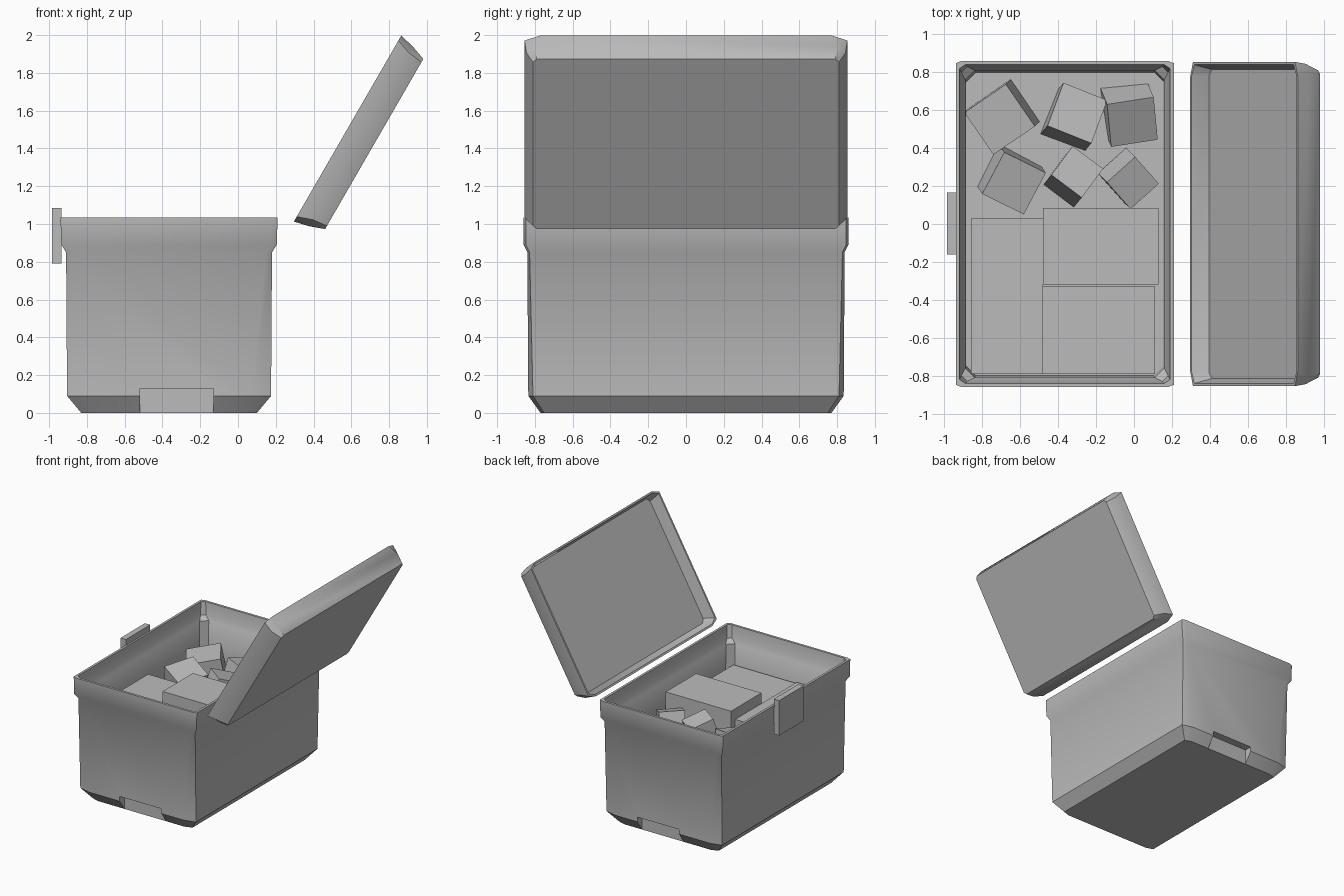
import bpy, bmesh
from math import radians
from mathutils import Matrix, Vector

if "Cube" in bpy.data.objects:
    bpy.data.objects.remove(bpy.data.objects["Cube"], do_unlink=True)

grey = bpy.data.materials.new("plain_grey")
grey.use_nodes = True
COLOUR = (0.5, 0.5, 0.5, 1)
grey.diffuse_color = COLOUR
grey.node_tree.nodes["Principled BSDF"].inputs["Base Color"].default_value = COLOUR


def add_object(name, bm, matrix=Matrix(), smooth=False):
    bmesh.ops.recalc_face_normals(bm, faces=bm.faces)
    mesh = bpy.data.meshes.new(name)
    bm.to_mesh(mesh)
    bm.free()
    mesh.materials.append(grey)
    obj = bpy.data.objects.new(name, mesh)
    obj.matrix_world = matrix
    bpy.context.collection.objects.link(obj)
    if smooth:
        select(obj)
        bpy.ops.object.shade_smooth_by_angle(angle=radians(35))
    return obj


def select(obj):
    bpy.ops.object.select_all(action='DESELECT')
    obj.select_set(True)
    bpy.context.view_layer.objects.active = obj


def box(name, low, high, matrix=Matrix()):
    low, high = Vector(low), Vector(high)
    bm = bmesh.new()
    bmesh.ops.create_cube(bm, size=1)
    for v in bm.verts:
        v.co = (low + high) / 2 + v.co * (high - low)
    return add_object(name, bm, matrix)


def loft(sections):
    """Stack of cut-corner rectangles (half x, half y, z, cut x, cut y), capped."""
    bm = bmesh.new()
    rings = []
    for hx, hy, z, cx, cy in sections:
        plan = []
        for sx, sy in ((1, 1), (-1, 1), (-1, -1), (1, -1)):
            pair = [(sx * hx, sy * (hy - cy), z), (sx * (hx - cx), sy * hy, z)]
            plan += pair if sx * sy > 0 else pair[::-1]
        rings.append([bm.verts.new(p) for p in plan])
    for a, b in zip(rings, rings[1:]):
        for i in range(8):
            j = (i + 1) % 8
            bm.faces.new((a[i], a[j], b[j], b[i]))
    bm.faces.new(rings[0])
    bm.faces.new(rings[-1])
    return bm


# Tub: outer wall, flared rim, inner ledge and inner floor
CENTRE = -0.365
tub = add_object("tub", loft([
    (0.465, 0.77, 0.00, 0.06, 0.02),
    (0.54, 0.835, 0.09, 0.10, 0.025),
    (0.545, 0.84, 0.85, 0.03, 0.012),
    (0.57, 0.86, 0.89, 0.03, 0.012),
    (0.575, 0.86, 1.035, 0.03, 0.012),
    (0.555, 0.84, 1.035, 0.03, 0.02),
    (0.545, 0.83, 0.93, 0.03, 0.03),
    (0.525, 0.81, 0.90, 0.05, 0.05),
    (0.52, 0.80, 0.60, 0.05, 0.05),
]), Matrix.Translation((CENTRE, 0, 0)))

# Hand recesses at the foot of both ends
for side in (-1, 1):
    cutter = box("recess_cutter", (-0.52, 0.77, -0.1), (-0.13, 0.95, 0.13),
                 Matrix.Rotation(0, 4, 'Z') if side > 0 else Matrix.Diagonal((1, -1, 1, 1)))
    cutter.hide_render = True
    if side < 0:
        cutter.data.transform(cutter.matrix_world)
        cutter.data.flip_normals()
        cutter.matrix_world = Matrix()
    cut = tub.modifiers.new("recess", 'BOOLEAN')
    cut.operation = 'DIFFERENCE'
    cut.solver = 'EXACT'
    cut.object = cutter
    select(tub)
    bpy.ops.object.modifier_apply(modifier=cut.name)
    bpy.data.objects.remove(cutter, do_unlink=True)
select(tub)
bpy.ops.object.shade_smooth_by_angle(angle=radians(35))

# Open lid, a shallow tray leaning back with its hollow side facing the tub
lean = Matrix.Translation((0.58, 0, 1.505)) @ Matrix.Rotation(radians(120), 4, 'Y')
add_object("lid", loft([
    (0.52, 0.81, 0.163, 0.02, 0.02),
    (0.55, 0.845, 0.08, 0.04, 0.04),
    (0.568, 0.855, 0.00, 0.03, 0.08),
    (0.553, 0.84, 0.00, 0.03, 0.06),
    (0.525, 0.815, 0.09, 0.03, 0.03),
]), lean, smooth=True)

# Latch on the opening side
box("latch", (-0.985, -0.16, 0.79), (-0.935, 0.165, 1.085))

# Packed boxes
box("tall_packed_box", (-0.48, -0.32, 0.60), (0.13, 0.085, 0.83))
box("long_packed_box", (-0.86, -0.79, 0.60), (-0.48, 0.03, 0.74))
box("square_packed_box", (-0.48, -0.79, 0.60), (0.11, -0.33, 0.73))

# Loose ice cubes: x, y, z, size, tilt x, tilt y, turn
ICE = [
    (-0.69, 0.57, 0.62, 0.27, 8, -8, 35),
    (-0.32, 0.56, 0.64, 0.25, -12, 10, 70),
    (-0.03, 0.59, 0.60, 0.25, 25, 10, 5),
    (-0.65, 0.24, 0.64, 0.25, 12, 8, 62),
    (-0.32, 0.25, 0.69, 0.20, -15, 12, 55),
    (-0.03, 0.24, 0.67, 0.20, 14, 14, 40),
]
for i, (x, y, z, size, rx, ry, rz) in enumerate(ICE, 1):
    bm = bmesh.new()
    bmesh.ops.create_cube(bm, size=size)
    spin = (Matrix.Rotation(radians(rx), 4, 'X') @ Matrix.Rotation(radians(ry), 4, 'Y')
            @ Matrix.Rotation(radians(rz), 4, 'Z'))
    add_object(f"ice_cube_{i}", bm, Matrix.Translation((x, y, z)) @ spin)
